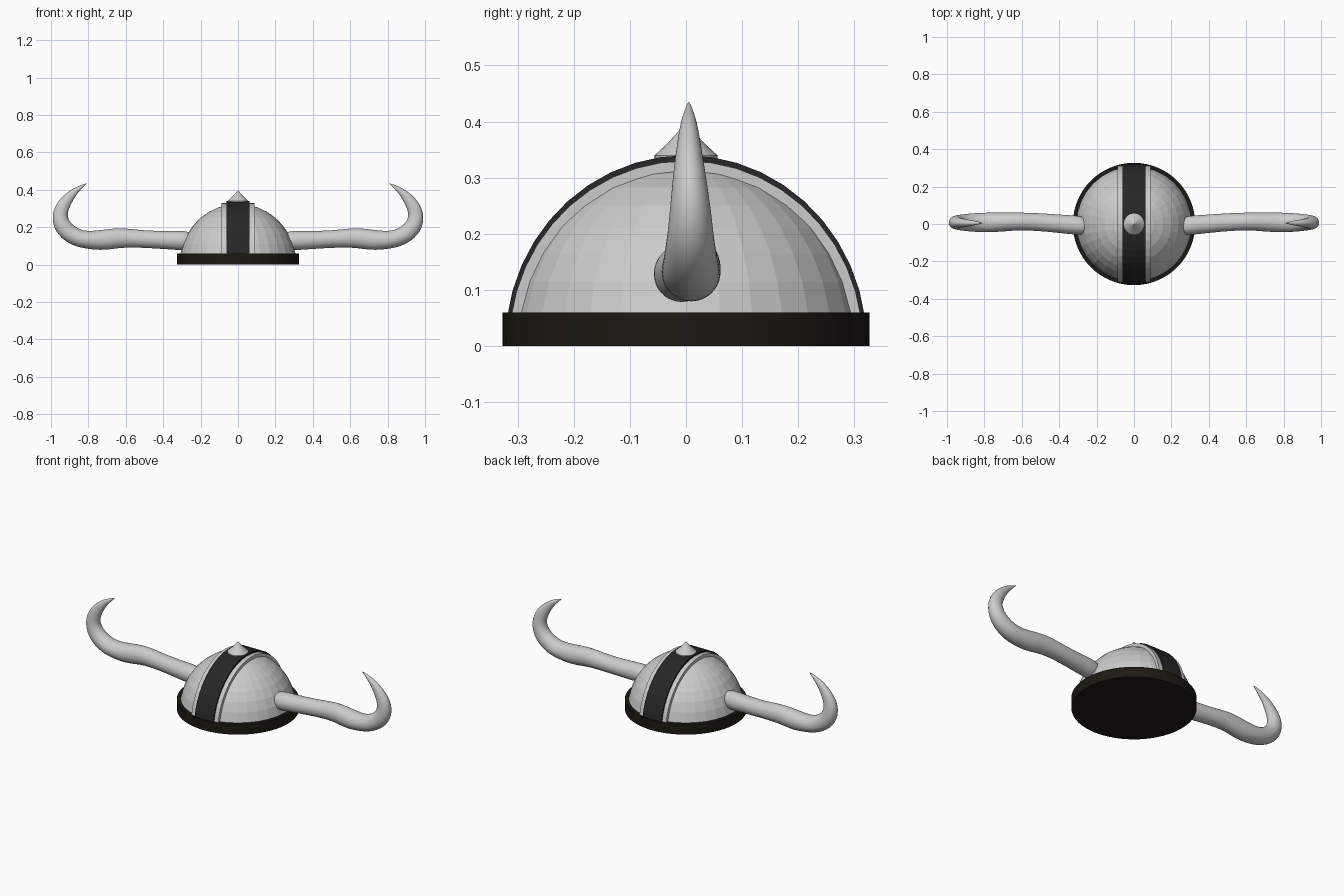
import bpy, bmesh, math
from mathutils import Vector

if "Cube" in bpy.data.objects:
    bpy.data.objects.remove(bpy.data.objects["Cube"])


def make_object(name, bm, mat=None, smooth=None):
    bmesh.ops.recalc_face_normals(bm, faces=bm.faces[:])
    mesh = bpy.data.meshes.new(name)
    bm.to_mesh(mesh)
    bm.free()
    ob = bpy.data.objects.new(name, mesh)
    bpy.context.collection.objects.link(ob)
    if mat:
        mesh.materials.append(mat)
    if smooth:
        bpy.ops.object.select_all(action='DESELECT')
        ob.select_set(True)
        bpy.context.view_layer.objects.active = ob
        bpy.ops.object.shade_smooth_by_angle(angle=math.radians(smooth))
    return ob


def colour(name, rgb):
    m = bpy.data.materials.new(name)
    m.diffuse_color = (*rgb, 1)
    m.use_nodes = True
    m.node_tree.nodes["Principled BSDF"].inputs["Base Color"].default_value = m.diffuse_color
    return m


def loft(bm, rings):
    """Skin a list of closed rings and cap both ends."""
    vs = [[bm.verts.new(p) for p in ring] for ring in rings]
    n = len(vs[0])
    for a, b in zip(vs, vs[1:]):
        for i in range(n):
            j = (i + 1) % n
            bm.faces.new((a[i], a[j], b[j], b[i]))
    bm.faces.new(vs[0])
    bm.faces.new(vs[-1])


def lathe(name, profile, n, mat=None, smooth=None):
    bm = bmesh.new()
    loft(bm, [[(r * math.cos(math.tau * i / n), r * math.sin(math.tau * i / n), z)
               for i in range(n)] for r, z in profile])
    return make_object(name, bm, mat, smooth)


def arch(name, half_w, ry, rz, depth, mat=None, n=22):
    """Rectangular band running front to back over the dome."""
    bm = bmesh.new()
    rings = []
    for i in range(n + 1):
        a = math.pi * i / n
        y, z = -math.cos(a), math.sin(a)
        lo = (y * (ry - depth), z * (rz - depth) + 0.005)
        hi = (y * ry, z * rz + 0.005 * (1 - z))
        rings.append([(-half_w, *lo), (half_w, *lo), (half_w, *hi), (-half_w, *hi)])
    loft(bm, rings)
    return make_object(name, bm, mat)


rim_black = colour("rim_black", (0.012, 0.010, 0.006))
band_black = colour("band_black", (0.02, 0.02, 0.02))

# Rim
lathe("rim", [(0.327, 0.0), (0.327, 0.06)], 64, rim_black, 30)

# Dome
bm = bmesh.new()
bmesh.ops.create_uvsphere(bm, u_segments=32, v_segments=18, radius=1)
bmesh.ops.delete(bm, geom=[v for v in bm.verts if v.co.z < -0.01], context='VERTS')
for v in bm.verts:
    v.co = (v.co.x * 0.312, v.co.y * 0.312, v.co.z * 0.32 + 0.005)
make_object("dome", bm)

# Bands over the dome
arch("trim_band", 0.087, 0.315, 0.33, 0.05)
arch("centre_band", 0.061, 0.322, 0.34, 0.04, band_black)

# Spike on top
lathe("top_spike", [(0.056, 0.325), (0.056, 0.34), (0.034, 0.36), (0.014, 0.382), (0.0008, 0.398)],
      24, None, 40)

# Horns: x, y, z, in-plane radius, y radius
SECTIONS = [
    (0.24, -0.012, 0.128, 0.054, 0.052),
    (0.34, -0.004, 0.130, 0.050, 0.050),
    (0.45, 0.006, 0.134, 0.046, 0.048),
    (0.54, 0.012, 0.139, 0.047, 0.047),
    (0.63, 0.014, 0.145, 0.053, 0.047),
    (0.72, 0.010, 0.131, 0.055, 0.052),
    (0.80, 0.008, 0.131, 0.047, 0.052),
    (0.865, 0.008, 0.143, 0.047, 0.049),
    (0.930, 0.008, 0.187, 0.048, 0.042),
    (0.955, 0.008, 0.245, 0.044, 0.036),
    (0.945, 0.006, 0.305, 0.038, 0.029),
    (0.900, 0.005, 0.367, 0.026, 0.020),
    (0.858, 0.005, 0.405, 0.014, 0.013),
    (0.807, 0.005, 0.436, 0.001, 0.001),
]
bm = bmesh.new()
rings = []
for k, (x, y, z, rp, ry) in enumerate(SECTIONS):
    a = SECTIONS[max(k - 1, 0)]
    b = SECTIONS[min(k + 1, len(SECTIONS) - 1)]
    t = Vector((b[0] - a[0], 0, b[2] - a[2])).normalized()
    side = Vector((-t.z, 0, t.x))
    rings.append([Vector((x, y, z)) + side * rp * math.cos(math.tau * i / 12)
                  + Vector((0, ry * math.sin(math.tau * i / 12), 0)) for i in range(12)])
loft(bm, rings)
horns = make_object("horns", bm, None, 60)
horns.modifiers.new("mirror", 'MIRROR').use_axis = (True, False, False)
sub = horns.modifiers.new("rounding", 'SUBSURF')
sub.levels = sub.render_levels = 2
# Offset the shrink that the rounding causes
c = [Vector(s[:3]) for s in SECTIONS]
for i, v in enumerate(horns.data.vertices):
    v.co = c[i // 12] + (v.co - c[i // 12]) * 1.05
